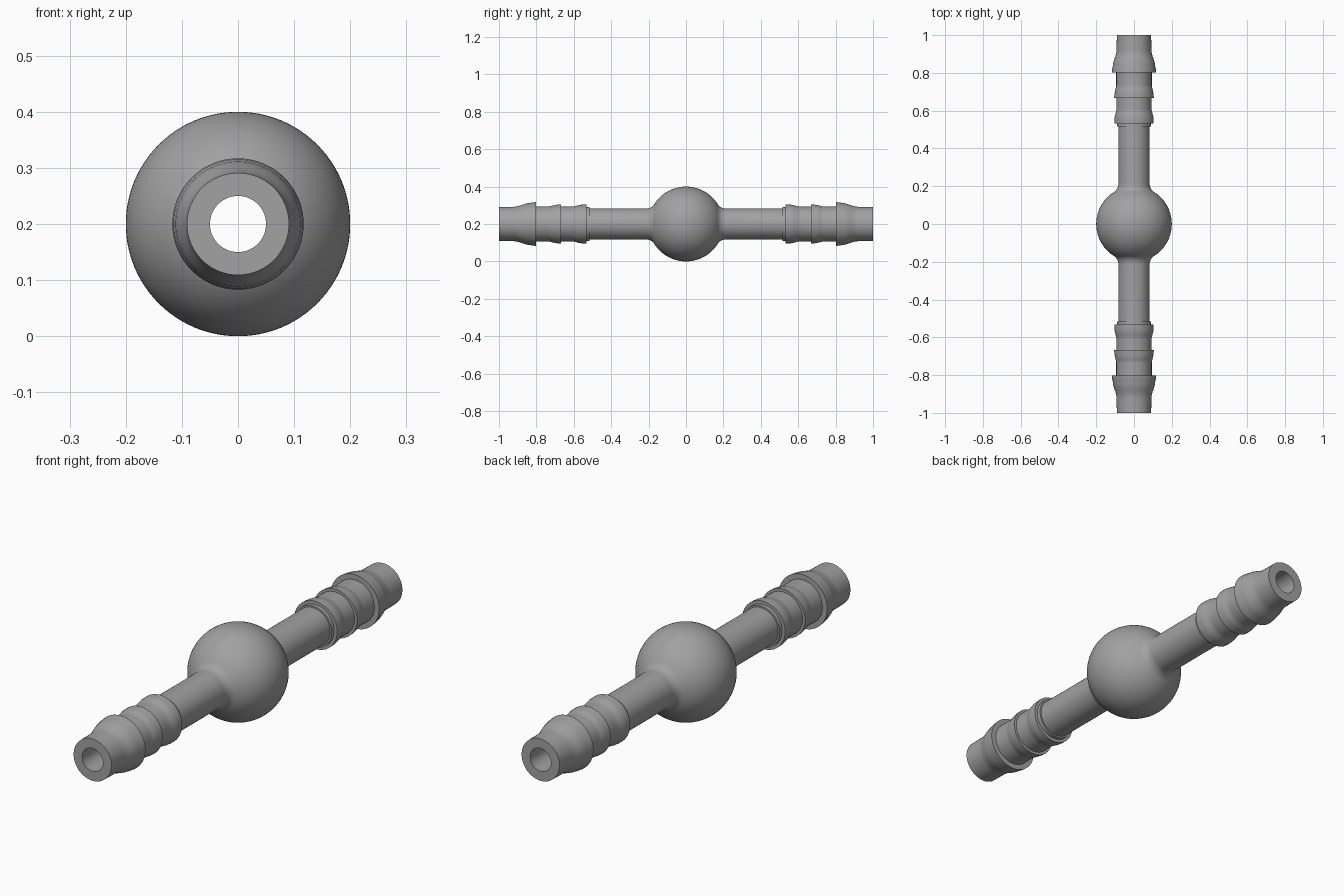
import bpy, bmesh
from math import sin, cos, pi, atan2, sqrt
from mathutils import Matrix, Vector

cube = bpy.data.objects.get("Cube")
if cube:
    bpy.data.objects.remove(cube, do_unlink=True)

BALL_R, TUBE_R, BORE_R, FILLET = 0.2, 0.083, 0.05, 0.05
SEGMENTS = 96

grey = bpy.data.materials.new("grey plastic")
grey.use_nodes = True
colour = (0.36, 0.36, 0.36, 1)
grey.diffuse_color = colour
grey.node_tree.nodes["Principled BSDF"].inputs["Base Color"].default_value = colour


def arc(cy, cr, radius, start, end, steps):
    """Points (y, r) on an arc."""
    angles = [start + (end - start) * i / steps for i in range(steps + 1)]
    return [(cy + radius * cos(a), cr + radius * sin(a)) for a in angles]


def flare(y0, r0, y1, r1, steps=8):
    """Soft S-shaped slope between two radii."""
    return [(y0 + (y1 - y0) * t, r0 + (r1 - r0) * t * t * (3 - 2 * t))
            for t in (i / steps for i in range(steps + 1))]


# Ball, blended into the tube by a tangent fillet
fillet_r = TUBE_R + FILLET
fillet_y = sqrt((BALL_R + FILLET) ** 2 - fillet_r ** 2)
touch = atan2(fillet_r, fillet_y)
half = arc(0, 0, BALL_R, pi / 2, touch, 20)
half += arc(fillet_y, fillet_r, FILLET, touch + pi, 1.5 * pi, 8)[1:]

# Tube and collar, then three barbs growing towards the tip
half += [(0.515, TUBE_R), (0.515, 0.09), (0.533, 0.09)]
half += [(0.533, 0.104), (0.55, 0.104)] + flare(0.56, 0.103, 0.61, 0.093)
half += [(0.668, 0.093), (0.668, 0.105), (0.685, 0.104)] + flare(0.695, 0.102, 0.735, 0.094)
half += [(0.803, 0.094), (0.803, 0.117), (0.825, 0.115)] + flare(0.835, 0.112, 0.92, 0.092)
half += [(1, 0.091)]

# Full outline, closed along the bore
outline = [(-y, r) for y, r in reversed(half[1:])] + half
outline += [(1, BORE_R), (-1, BORE_R)]

bm = bmesh.new()
verts = [bm.verts.new((0, y, r)) for y, r in outline]
edges = [bm.edges.new((a, b)) for a, b in zip(verts, verts[1:] + verts[:1])]
bmesh.ops.spin(bm, geom=verts + edges, cent=(0, 0, 0), axis=(0, 1, 0),
               angle=2 * pi, steps=SEGMENTS, use_merge=False)
bmesh.ops.remove_doubles(bm, verts=bm.verts, dist=0.0001)
bmesh.ops.recalc_face_normals(bm, faces=bm.faces)
bmesh.ops.transform(bm, matrix=Matrix.Translation(Vector((0, 0, BALL_R))), verts=bm.verts)

mesh = bpy.data.meshes.new("barbed_hose_connector")
bm.to_mesh(mesh)
bm.free()
mesh.materials.append(grey)
connector = bpy.data.objects.new("barbed_hose_connector", mesh)
bpy.context.collection.objects.link(connector)
bpy.context.view_layer.objects.active = connector
connector.select_set(True)
bpy.ops.object.shade_smooth_by_angle(angle=pi / 6)
